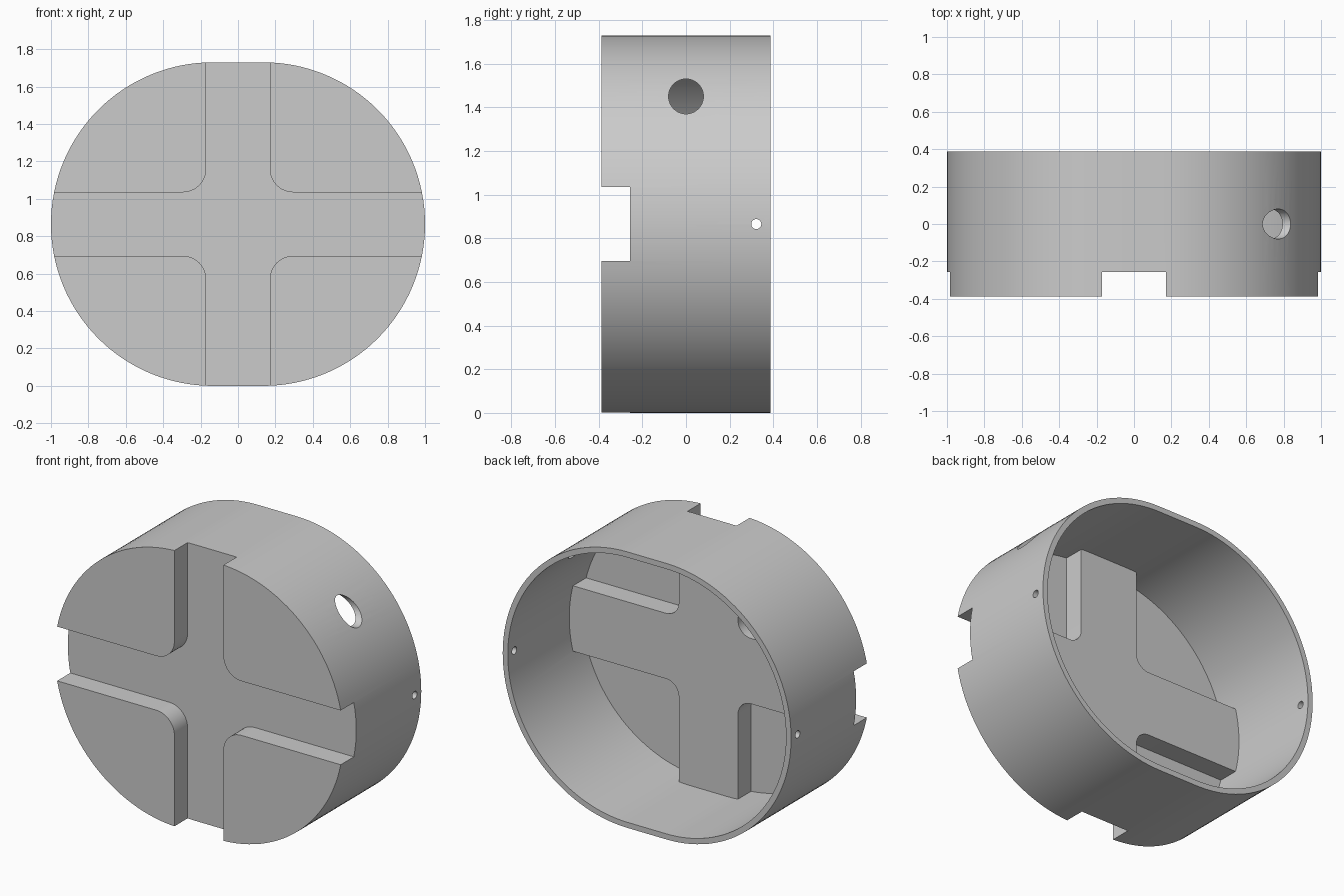
import bpy, bmesh, math
from mathutils import Matrix

old = bpy.data.objects.get("Cube")
if old:
    bpy.data.objects.remove(old, do_unlink=True)

RADIUS = 0.865       # rounded ends of the housing
SHIFT = 0.135        # end centres, left and right of the middle
FRONT, BACK = -0.387, 0.387
WALL = 0.035
GROOVE_DEPTH = 0.13
MID = RADIUS         # height of the centre


def link(name, bm):
    bmesh.ops.recalc_face_normals(bm, faces=bm.faces)
    mesh = bpy.data.meshes.new(name)
    bm.to_mesh(mesh)
    bm.free()
    obj = bpy.data.objects.new(name, mesh)
    bpy.context.collection.objects.link(obj)
    return obj


def prism(name, outline, y0, y1):
    """Extrude an x-z outline along y."""
    bm = bmesh.new()
    face = bm.faces.new([bm.verts.new((x, y0, z + MID)) for x, z in outline])
    ext = bmesh.ops.extrude_face_region(bm, geom=[face])
    moved = [v for v in ext["geom"] if isinstance(v, bmesh.types.BMVert)]
    bmesh.ops.translate(bm, verts=moved, vec=(0, y1 - y0, 0))
    return link(name, bm)


def stadium(radius, steps=64):
    pts = []
    for side in (1, -1):
        for i in range(steps + 1):
            a = -math.pi / 2 + math.pi * i / steps
            pts.append((side * (SHIFT + radius * math.cos(a)), side * radius * math.sin(a)))
    return pts


def cross(half, fillet, reach=1.2, steps=10):
    """Plus shape with rounded inner corners."""
    pts = []
    c = half + fillet
    for q in range(4):
        turn = Matrix.Rotation(q * math.pi / 2, 2)
        corner = [(reach, half)]
        for i in range(steps + 1):
            a = -math.pi / 2 - i * math.pi / 2 / steps
            corner.append((c + fillet * math.cos(a), c + fillet * math.sin(a)))
        corner.append((half, reach))
        for x, z in corner:
            pts.append((turn[0][0] * x + turn[0][1] * z, turn[1][0] * x + turn[1][1] * z))
    return pts


def rod(name, radius, x0, x1, y, z):
    """Round cutter lying along x."""
    bm = bmesh.new()
    place = Matrix.Translation(((x0 + x1) / 2, y, z)) @ Matrix.Rotation(math.pi / 2, 4, 'Y')
    bmesh.ops.create_cone(bm, cap_ends=True, segments=40, radius1=radius,
                          radius2=radius, depth=x1 - x0, matrix=place)
    return link(name, bm)


def cut(target, cutter):
    cutter.hide_render = True
    mod = target.modifiers.new("cut", 'BOOLEAN')
    mod.operation, mod.solver, mod.object = 'DIFFERENCE', 'EXACT', cutter
    bpy.context.view_layer.objects.active = target
    bpy.ops.object.modifier_apply(modifier=mod.name)
    bpy.data.objects.remove(cutter, do_unlink=True)


# Housing body with a cross groove in the front
housing = prism("housing", stadium(RADIUS), FRONT, BACK)
cut(housing, prism("groove_cutter", cross(0.17, 0.125), FRONT - 0.1, FRONT + GROOVE_DEPTH))

# Hollow inside, keeping an even wall behind the groove
hollow = prism("hollow_cutter", stadium(RADIUS - WALL), FRONT + WALL, BACK + 0.1)
cut(hollow, prism("rib_cutter", cross(0.17 + WALL, 0.125 - WALL),
                  FRONT - 0.1, FRONT + GROOVE_DEPTH + WALL))
cut(housing, hollow)

# Cable hole in the upper left wall, pin holes through both sides
cut(housing, rod("cable_hole_cutter", 0.08, 0.4, 1.2, 0, 1.45))
cut(housing, rod("pin_hole_cutter", 0.023, -1.2, 1.2, 0.322, MID))

# Plain grey finish
grey = bpy.data.materials.new("light grey")
grey.use_nodes = True
grey.diffuse_color = (0.6, 0.6, 0.6, 1)
grey.node_tree.nodes["Principled BSDF"].inputs["Base Color"].default_value = (0.6, 0.6, 0.6, 1)
housing.data.materials.clear()
housing.data.materials.append(grey)
for p in housing.data.polygons:
    p.material_index = 0

bpy.ops.object.select_all(action='DESELECT')
housing.select_set(True)
bpy.context.view_layer.objects.active = housing
bpy.ops.object.shade_smooth_by_angle(angle=math.radians(30))
